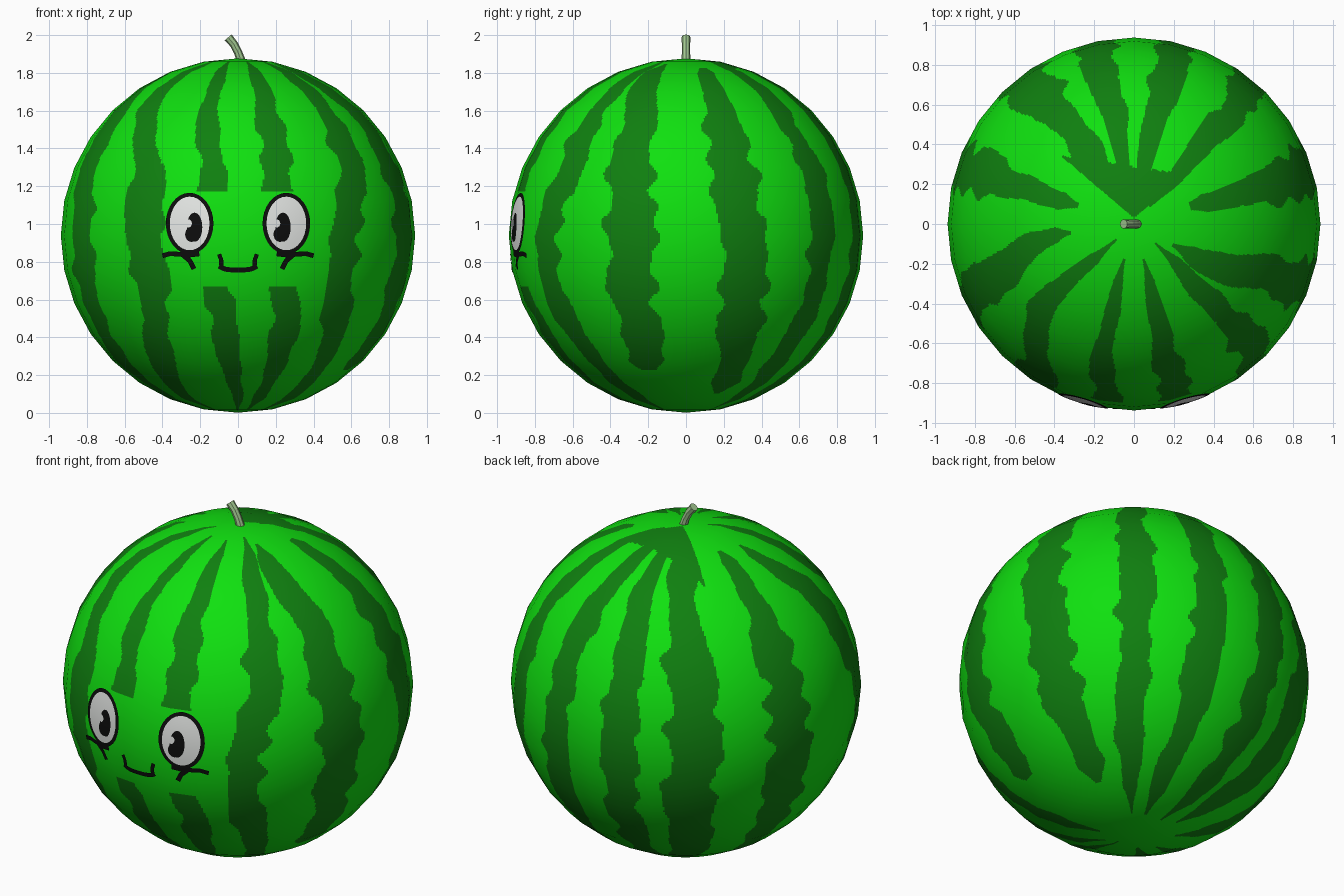
import bpy, bmesh, math, random
from mathutils import Vector

if "Cube" in bpy.data.objects:
    bpy.data.objects.remove(bpy.data.objects["Cube"])

random.seed(4)
R, CZ = 0.938, 0.939
SEG, RINGS, SU, SV = 32, 16, 16, 14      # coarse ball, fine cells per facet


def material(name, rgb):
    m = bpy.data.materials.new(name)
    m.diffuse_color = (*rgb, 1)
    m.use_nodes = True
    m.node_tree.nodes["Principled BSDF"].inputs["Base Color"].default_value = m.diffuse_color
    return m


LIGHT = material("light green rind", (0.005, 0.75, 0.005))
DARK = material("dark green stripe", (0.005, 0.215, 0.005))
WHITE = material("eye white", (0.78, 0.8, 0.78))
BLACK = material("black ink", (0.004, 0.004, 0.004))
STEM = material("pale stem green", (0.36, 0.58, 0.28))


def make(name, verts, faces, mats):
    me = bpy.data.meshes.new(name)
    me.from_pydata(verts, [], faces)
    for m in mats:
        me.materials.append(m)
    ob = bpy.data.objects.new(name, me)
    bpy.context.collection.objects.link(ob)
    return ob


# ---- stripes: centre angle (0 = front, + toward +x) at each height, half width, top, bottom
HEIGHTS = (1.8, 1.6, 1.3, 0.93, 0.6, 0.3, 0.1)
STRIPES = [
    ((-50, -46, -34, -32, -31, -36, -45), 6.5, 1.87, 0.02),
    ((-15, -13, -9, -8, -6.5, -5, 0), 4.6, 1.86, 0.01),
    ((14, 13, 14, 16, 17, 19, 18), 5.2, 1.86, 0.02),
    ((46, 44, 44, 37, 37, 42, 48), 6.2, 1.865, 0.02),
    ((60, 70, 70, 72, 71, 72, 72), 8, 1.85, 0.22),
    ((107, 106, 106, 109, 110, 114, 113), 8.5, 1.83, 0.1),
    ((138, 138, 140, 141, 140, 138, 136), 6.2, 1.87, 0.02),
    ((170, 168, 167, 166, 165, 163, 160), 6, 1.87, 0.02),
    ((189, 190, 192, 192, 192, 192, 192), 6.3, 1.87, 0.02),
    ((212, 215, 217, 217, 217, 216, 215), 8.5, 1.87, 0.03),
    ((252, 252, 252, 252, 252, 251, 250), 8, 1.83, 0.03),
    ((278, 288, 294, 297, 295, 292, 290), 7.5, 1.82, 0.03),
]


def wobble():
    """Seeded jagged offset as a function of height."""
    vals = [random.uniform(-1, 1) for _ in range(24)]

    def f(z):
        t = max(0, min(z / 0.085, 22.9))
        i = int(t)
        k = min(1, max(0, (t - i) * 1.5))
        return vals[i] * (1 - k) + vals[i + 1] * k
    return f


EDGES = [(wobble(), wobble()) for _ in STRIPES]


def centre(keys, z):
    if z >= HEIGHTS[0]:
        return keys[0]
    for i in range(len(HEIGHTS) - 1):
        h0, h1 = HEIGHTS[i], HEIGHTS[i + 1]
        if z >= h1:
            t = (h0 - z) / (h0 - h1)
            return keys[i] + (keys[i + 1] - keys[i]) * t
    return keys[-1]


def row_bands(z):
    """Dark angle intervals at one height."""
    out = []
    for n, ((keys, half, top, bot), (wa, wb)) in enumerate(zip(STRIPES, EDGES)):
        if not bot < z < top:
            continue
        if n in (1, 2) and 0.665 < z < 1.175:      # gap behind the face
            continue
        taper = min(1, (top - z) / 0.05 + 0.35, (z - bot) / 0.08 + 0.3)
        c, k = centre(keys, z), half * 0.32
        out.append((c - half * taper + wa(z) * k, c + half * taper + wb(z) * k))
    return out


# ---- rind: low-poly ball with finely cut flat facets
def coarse(i, j):
    a, t = math.radians(i * 360 / SEG), math.pi * j / RINGS
    return Vector((math.sin(t) * math.sin(a), -math.sin(t) * math.cos(a), math.cos(t))) * R


def ball_point(col, row):
    i, u = divmod(col, SU)
    j, v = divmod(row, SV)
    u, v = u / SU, v / SV
    p = coarse(i, j).lerp(coarse(i + 1, j), u)
    return p.lerp(coarse(i, j + 1).lerp(coarse(i + 1, j + 1), u), v) if v else p


NC, NR = SEG * SU, RINGS * SV
dirs = [Vector((0, 0, R))]
for r in range(1, NR):
    dirs += [ball_point(c, r) for c in range(NC)]
dirs.append(Vector((0, 0, -R)))
last = len(dirs) - 1
faces, index = [], []
for r in range(NR):
    th = math.pi * (r + 0.5) / NR
    z, rho = CZ + R * math.cos(th), R * math.sin(th)
    bands = row_bands(z)
    for c in range(NC):
        d = (c + 1) % NC
        a, b = 1 + (r - 1) * NC, 1 + r * NC
        if r == 0:
            faces.append((0, b + c, b + d))
        elif r == NR - 1:
            faces.append((a + c, last, a + d))
        else:
            faces.append((a + c, b + c, b + d, a + d))
        ang = (c + 0.5) * 360 / NC
        dark = any(lo < ang + s < hi for lo, hi in bands for s in (-360, 0))
        x, y = rho * math.sin(math.radians(ang)), -rho * math.cos(math.radians(ang))
        if z > CZ and 0.03 + 0.85 * abs(x) < y < 0.29 - 0.15 * x:   # merged patch behind the stem
            dark = True
        index.append(int(dark))
rind = make("rind", [p + Vector((0, 0, CZ)) for p in dirs], faces, [LIGHT, DARK])
rind.data.polygons.foreach_set("material_index", index)
rind.data.polygons.foreach_set("use_smooth", [True] * len(faces))
rind.data.normals_split_custom_set_from_vertices([p.normalized() for p in dirs])


# ---- face: thin plates laid on the front of the ball
def on_ball(x, z, lift):
    rr = R + lift
    return (x, -math.sqrt(rr * rr - x * x - (z - CZ) ** 2), z)


def disc(name, x, z, rx, rz, lift, mat, n=32, rings=5):
    vs = [on_ball(x, z, lift)]
    for k in range(1, rings + 1):
        for i in range(n):
            a = 2 * math.pi * i / n
            vs.append(on_ball(x + rx * k / rings * math.cos(a), z + rz * k / rings * math.sin(a), lift))
    fs = [(0, 1 + i, 1 + (i + 1) % n) for i in range(n)]
    for k in range(rings - 1):
        a, b = 1 + k * n, 1 + (k + 1) * n
        fs += [(a + i, b + i, b + (i + 1) % n, a + (i + 1) % n) for i in range(n)]
    ob = make(name, vs, fs, [mat])
    ob.data.shade_smooth()


def ribbon(name, pts, width, lift=0.0025):
    vs = []
    for i, (x, z) in enumerate(pts):
        p, q = pts[max(i - 1, 0)], pts[min(i + 1, len(pts) - 1)]
        t = Vector((q[0] - p[0], q[1] - p[1])).normalized() * width / 2
        vs += [on_ball(x + t.y, z - t.x, lift), on_ball(x - t.y, z + t.x, lift)]
    fs = [(2 * i, 2 * i + 2, 2 * i + 3, 2 * i + 1) for i in range(len(pts) - 1)]
    ob = make(name, vs, fs, [BLACK])
    ob.data.shade_smooth()


for side, s in (("left", -1), ("right", 1)):
    disc(side + "_eye_outline", s * 0.256, 1.003, 0.126, 0.162, 0.001, BLACK)
    disc(side + "_eye_white", s * 0.256, 1.003, 0.105, 0.142, 0.002, WHITE)
    px = s * 0.234
    disc(side + "_pupil", px + 0.004, 0.983, 0.041, 0.077, 0.003, BLACK)
    disc(side + "_pupil_lobe", px - 0.012, 0.945, 0.034, 0.04, 0.0032, BLACK, 20, 3)
    disc(side + "_pupil_glint", px - 0.03, 1.003, 0.02, 0.022, 0.004, WHITE, 16, 2)
    ribbon(side + "_lower_lid", [(s * x, z) for x, z in
           ((0.40, 0.832), (0.36, 0.843), (0.31, 0.84), (0.26, 0.835), (0.205, 0.842))], 0.025)
    ribbon(side + "_lash", [(s * x, z) for x, z in
           ((0.29, 0.835), (0.255, 0.805), (0.233, 0.762))], 0.026, 0.003)
    ribbon(side + "_mouth_corner", [(s * 0.1, 0.84), (s * 0.089, 0.81), (s * 0.088, 0.768)], 0.022, 0.003)
ribbon("mouth", [(x / 100, 0.757 + 0.02 * (x / 10) ** 4) for x in range(-10, 11, 2)], 0.026)

# ---- stem: short bent tapered stalk
path = [(0.018, 1.86, 0.024), (0.0, 1.91, 0.022), (-0.022, 1.952, 0.022), (-0.052, 1.988, 0.024)]
N = 8
sv, sf = [], []
for i, (x, z, r) in enumerate(path):
    p, q = path[max(i - 1, 0)], path[min(i + 1, len(path) - 1)]
    t = Vector((q[0] - p[0], 0, q[1] - p[1])).normalized()
    side = Vector((t.z, 0, -t.x))
    for k in range(N):
        a = 2 * math.pi * k / N
        sv.append(Vector((x, 0, z)) + side * r * math.cos(a) + Vector((0, r * math.sin(a), 0)))
for i in range(len(path) - 1):
    a, b = i * N, (i + 1) * N
    sf += [(a + k, a + (k + 1) % N, b + (k + 1) % N, b + k) for k in range(N)]
sf += [tuple(range(N))[::-1], tuple(range((len(path) - 1) * N, len(path) * N))]
make("stem", sv, sf, [STEM])

# ---- consistent outward normals on the small parts
for ob in bpy.data.objects:
    if ob.name == "rind":
        continue
    bm = bmesh.new()
    bm.from_mesh(ob.data)
    if ob.name == "stem":
        bmesh.ops.recalc_face_normals(bm, faces=bm.faces)
    else:
        for f in bm.faces:
            f.normal_update()
            if f.normal.y > 0:
                f.normal_flip()
    bm.to_mesh(ob.data)
    bm.free()
